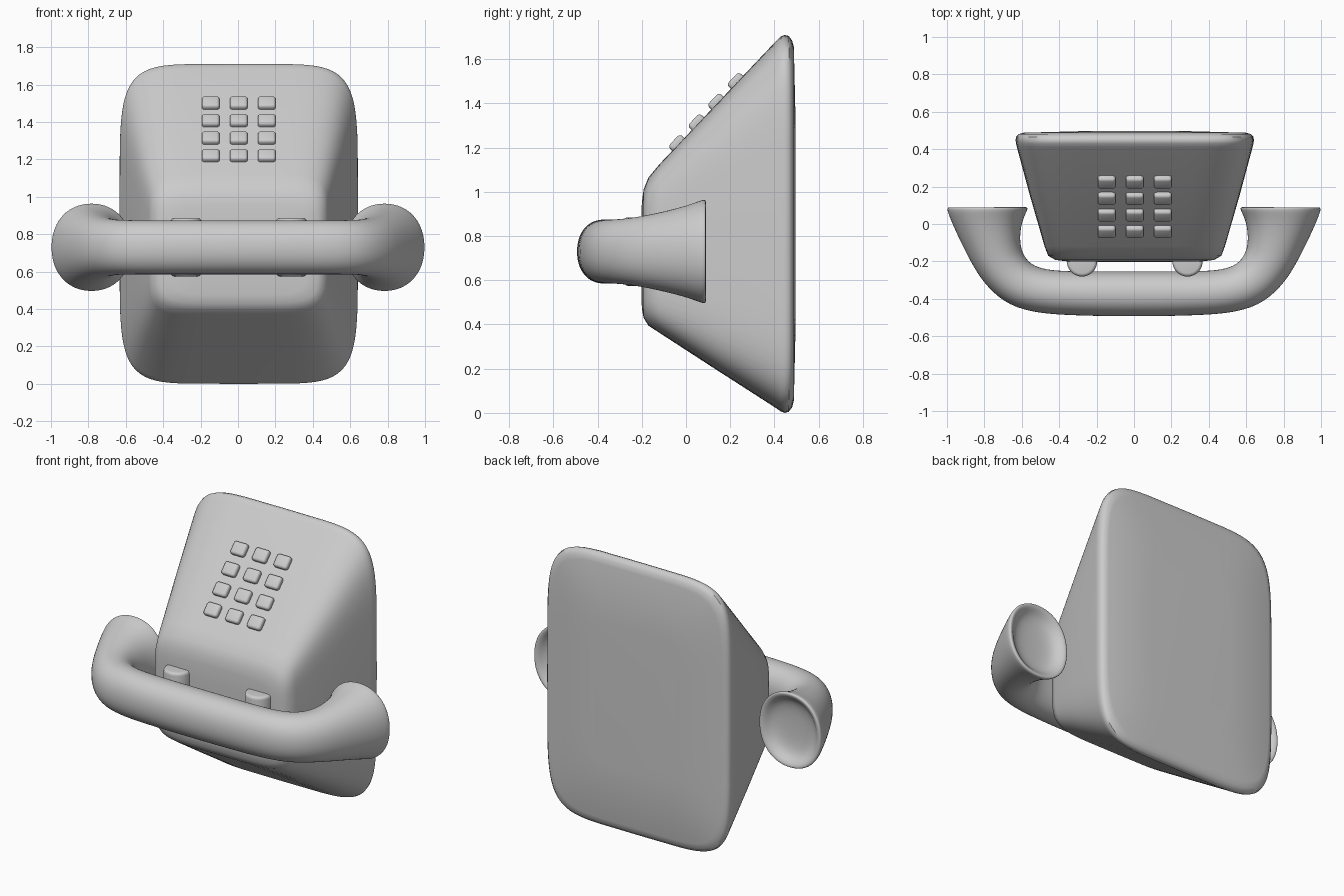
import bpy, bmesh, math
from mathutils import Vector, Matrix

if "Cube" in bpy.data.objects:
    bpy.data.objects.remove(bpy.data.objects["Cube"])


def curve_point(a, n):
    """Unit superellipse: n=2 is a circle, higher n is a rounded square."""
    c, s = math.cos(a), math.sin(a)
    return (math.copysign(abs(c) ** (2 / n), c), math.copysign(abs(s) ** (2 / n), s))


def finish(name, bm, levels=0, angle=40):
    bmesh.ops.recalc_face_normals(bm, faces=bm.faces)
    mesh = bpy.data.meshes.new(name)
    bm.to_mesh(mesh)
    bm.free()
    ob = bpy.data.objects.new(name, mesh)
    bpy.context.collection.objects.link(ob)
    if levels:
        mod = ob.modifiers.new("smooth", 'SUBSURF')
        mod.levels = mod.render_levels = levels
    bpy.ops.object.select_all(action='DESELECT')
    ob.select_set(True)
    bpy.context.view_layer.objects.active = ob
    if levels:
        bpy.ops.object.shade_smooth()
    else:
        bpy.ops.object.shade_smooth_by_angle(angle=math.radians(angle))
    return ob


def loft(name, rings, levels=0):
    bm = bmesh.new()
    rows = [[bm.verts.new(p) for p in ring] for ring in rings]
    n = len(rows[0])
    for a, b in zip(rows, rows[1:]):
        for i in range(n):
            j = (i + 1) % n
            bm.faces.new((a[i], a[j], b[j], b[i]))
    bm.faces.new(rows[0])
    bm.faces.new(rows[-1])
    return finish(name, bm, levels)


CX = 0.004

# Body: rounded-rectangle sections from front to back (y, half width, z low, z high)
sections = [(-0.202, 0.20, 0.60, 0.85), (-0.2, 0.36, 0.475, 0.95),
            (-0.192, 0.425, 0.43, 1.01), (-0.17, 0.463, 0.395, 1.065),
            (-0.12, 0.482, 0.362, 1.125), (0.15, 0.56, 0.187, 1.41),
            (0.41, 0.63, 0.02, 1.685), (0.43, 0.635, 0.006, 1.704),
            (0.447, 0.637, 0.0, 1.71), (0.465, 0.635, 0.005, 1.705),
            (0.48, 0.622, 0.025, 1.685), (0.488, 0.595, 0.055, 1.655),
            (0.496, 0.3, 0.4, 1.31)]
rings = []
for y, hx, z0, z1 in sections:
    ring = []
    for k in range(72):
        u, v = curve_point(2 * math.pi * k / 72, 6)
        ring.append((CX + hx * u, y, (z0 + z1) / 2 + (z1 - z0) / 2 * v))
    rings.append(ring)
loft("body", rings)

# Handset: half the stations as (inner x, inner y, outer x, outer y, half height)
half = [(0.15, -0.253, 0.15, -0.493, 0.145), (0.32, -0.253, 0.32, -0.489, 0.145),
        (0.45, -0.248, 0.51, -0.479, 0.145), (0.54, -0.225, 0.67, -0.438, 0.145),
        (0.588, -0.175, 0.785, -0.34, 0.15), (0.61, -0.11, 0.86, -0.23, 0.165),
        (0.607, -0.02, 0.935, -0.08, 0.193), (0.585, 0.045, 0.98, 0.02, 0.218),
        (0.565, 0.082, 1.002, 0.078, 0.238), (0.573, 0.093, 0.994, 0.093, 0.231),
        # rim and dished end
        (0.60, 0.085, 0.967, 0.085, 0.205), (0.63, 0.045, 0.937, 0.045, 0.172),
        (0.71, 0.03, 0.857, 0.03, 0.085)]
stations = [(-a, b, -c, d, h) for a, b, c, d, h in reversed(half)]
stations += [(0, -0.253, 0, -0.494, 0.145)] + half
rings = []
for ix, iy, ox, oy, hz in stations:
    mid = Vector(((ix + ox) / 2, (iy + oy) / 2, 0.73))
    arm = Vector(((ox - ix) / 2, (oy - iy) / 2, 0))
    ring = []
    for k in range(20):
        u, v = curve_point(2 * math.pi * k / 20, 2.15)
        ring.append(mid + arm * u * 1.01 + Vector((0, 0, hz * v * 1.01)))
    rings.append(ring)
loft("handset", rings, levels=2)

# Cradle hooks: upright rounded cylinders half sunk into the front
for side in (-1, 1):
    bm = bmesh.new()
    bmesh.ops.create_cone(bm, cap_ends=True, segments=32, radius1=0.081, radius2=0.081,
                          depth=0.31, matrix=Matrix.Translation((CX + side * 0.282, -0.2, 0.73)))
    rims = [e for e in bm.edges if abs(e.verts[0].co.z - e.verts[1].co.z) < 1e-4]
    bmesh.ops.bevel(bm, geom=rims, offset=0.018, segments=4, profile=0.5, affect='EDGES')
    finish("cradle_hook_" + ("left" if side < 0 else "right"), bm, angle=50)

# Keypad: 3 x 4 rounded keys following the sloped face
slope = Matrix.Rotation(math.radians(46.7), 4, 'X')
for row in range(4):
    for col in range(3):
        y = -0.035 + row * 0.0885
        z = 1.125 + (y + 0.12) * (0.56 / 0.53)
        bm = bmesh.new()
        bmesh.ops.create_cube(bm, size=1, matrix=Matrix.Diagonal((0.095, 0.08, 0.055, 1)))
        bmesh.ops.bevel(bm, geom=bm.edges[:], offset=0.016, segments=4, profile=0.5, affect='EDGES')
        bm.transform(Matrix.Translation((CX + (col - 1) * 0.15, y, z)) @ slope)
        finish(f"key_{row + 1}_{col + 1}", bm, angle=50)
